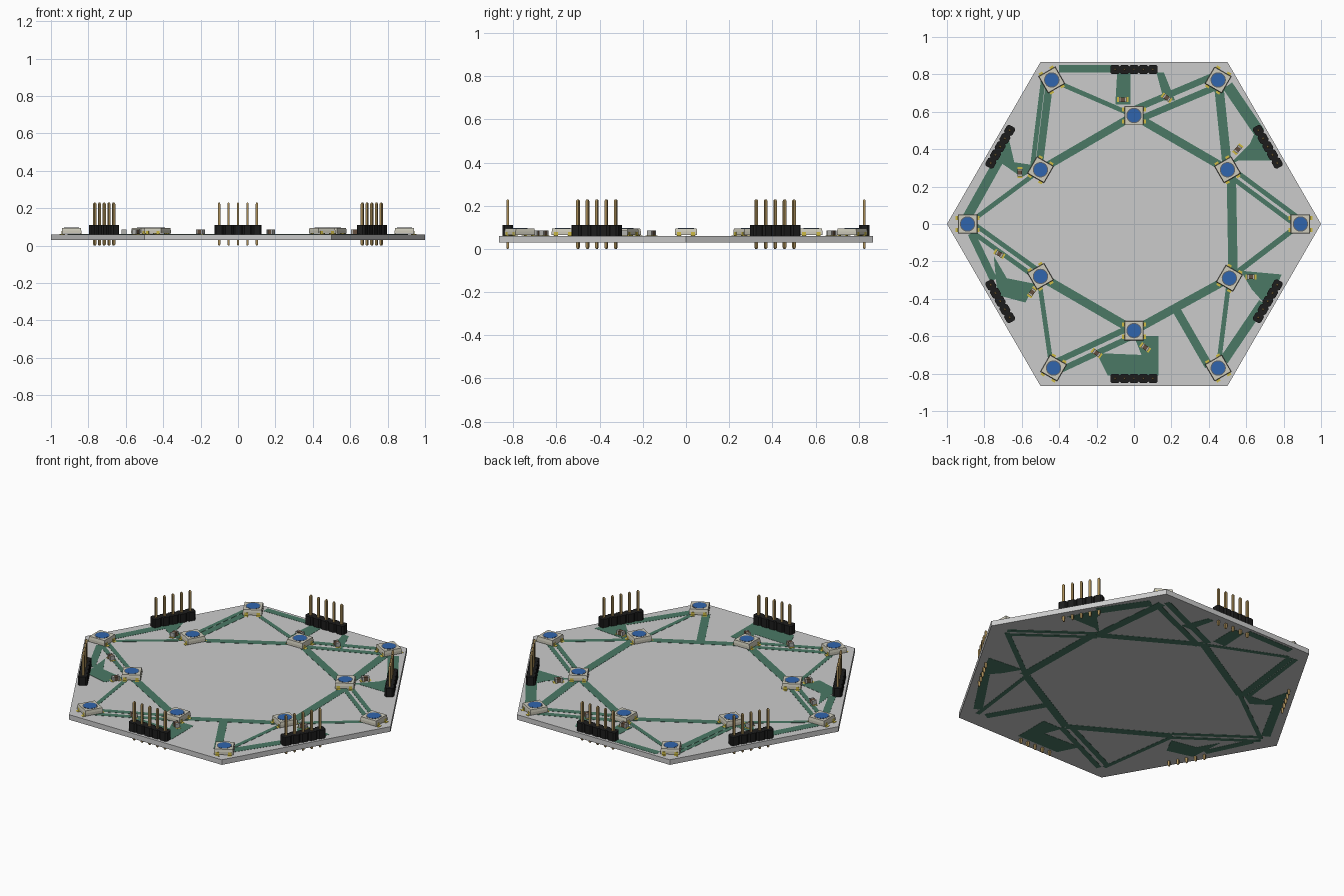
import bpy, bmesh
from math import sin, cos, pi, radians, atan2
from mathutils import Matrix, Vector

if "Cube" in bpy.data.objects:
    bpy.data.objects.remove(bpy.data.objects["Cube"])


def mat(name, r, g, b):
    m = bpy.data.materials.new(name)
    m.diffuse_color = (r, g, b, 1)
    m.use_nodes = True
    m.node_tree.nodes["Principled BSDF"].inputs["Base Color"].default_value = m.diffuse_color
    return m


GREEN = mat("trace_green", .07, .19, .13)
BLACK = mat("plastic_black", .012, .012, .012)
GOLD = mat("pin_gold", .40, .27, .10)
PAD = mat("pad_yellow", .62, .50, .06)
CREAM = mat("led_cream", .62, .60, .50)
BLUE = mat("lens_blue", .03, .13, .42)
RING = mat("lens_ring", .12, .13, .15)
BROWN = mat("chip_brown", .13, .08, .05)
SILVER = mat("chip_silver", .45, .45, .43)


def prism(bm, pts, z0, z1, M=Matrix(), taper=1.0):
    """Extrude a 2D outline from z0 to z1, optionally narrowing the top."""
    lo = [bm.verts.new(M @ Vector((x, y, z0))) for x, y in pts]
    hi = [bm.verts.new(M @ Vector((x * taper, y * taper, z1))) for x, y in pts]
    bm.faces.new(lo[::-1])
    bm.faces.new(hi)
    n = len(pts)
    for i in range(n):
        j = (i + 1) % n
        bm.faces.new((lo[i], lo[j], hi[j], hi[i]))


def rect(cx, cy, w, d):
    return [(cx - w/2, cy - d/2), (cx + w/2, cy - d/2), (cx + w/2, cy + d/2), (cx - w/2, cy + d/2)]


def octo(cx, w, d, c):
    return [(cx - w/2 + c, -d/2), (cx + w/2 - c, -d/2), (cx + w/2, -d/2 + c), (cx + w/2, d/2 - c),
            (cx + w/2 - c, d/2), (cx - w/2 + c, d/2), (cx - w/2, d/2 - c), (cx - w/2, -d/2 + c)]


def disc(r, n=28):
    return [(r * cos(2*pi*i/n), r * sin(2*pi*i/n)) for i in range(n)]


def finish(bm, name, m=None):
    bmesh.ops.recalc_face_normals(bm, faces=bm.faces)
    me = bpy.data.meshes.new(name)
    bm.to_mesh(me)
    bm.free()
    ob = bpy.data.objects.new(name, me)
    bpy.context.collection.objects.link(ob)
    if m:
        me.materials.append(m)
    return ob


def place(x, y, deg):
    return Matrix.Translation((x, y, 0)) @ Matrix.Rotation(radians(deg), 4, 'Z')


B0, B1 = .03, .06     # board bottom and top

# Hexagonal board
bm = bmesh.new()
prism(bm, [(cos(i*pi/3), sin(i*pi/3)) for i in range(6)], B0, B1)
finish(bm, "board")

# LED positions, counter-clockwise in 30 degree steps
LED = [(.89, 0), (.5, .29), (.45, .77), (0, .58), (-.44, .77), (-.5, .29),
       (-.89, 0), (-.5, -.28), (-.43, -.77), (0, -.57), (.45, -.77), (.51, -.29)]

# Traces between LEDs: start, end, width, sideways offset
LINKS = [(3, 4, .025, 0), (3, 5, .042, 0), (4, 5, .04, -.01), (4, 5, .025, -.045),
         (2, 3, .035, .03), (2, 3, .035, -.03), (3, 1, .045, 0), (1, 2, .05, 0),
         (1, 11, .05, .02), (0, 1, .025, .02), (0, 1, .025, -.02), (0, 11, .03, 0),
         (5, 6, .025, 0), (6, 7, .025, .02), (6, 7, .025, -.02), (7, 8, .025, -.01),
         (7, 9, .048, 0), (8, 9, .032, .025), (8, 9, .032, -.025), (9, 11, .045, 0),
         (10, 11, .025, 0)]
# Loose traces along the rim
RIM = [((.21, -.43), (.4, -.76), .045), ((-.4, .83), (-.1, .83), .04),
       ((.48, -.73), (.69, -.42), .05), ((.5, .74), (.67, .49), .06),
       ((-.89, .04), (-.7, .38), .05), ((-.87, -.05), (-.75, -.3), .04)]
# Copper areas beside the headers
AREAS = [[(-.09, .81), (-.02, .81), (-.02, .64), (-.1, .64)],
         [(.12, .81), (.16, .81), (.22, .66), (.16, .66)],
         [(-.14, -.81), (.13, -.81), (.13, -.6), (0, -.6), (.04, -.7), (-.2, -.69)],
         [(.66, .52), (.75, .34), (.56, .34), (.5, .31), (.62, .43)],
         [(-.68, .5), (-.64, .33), (-.5, .31), (-.6, .25), (-.73, .34)],
         [(.57, -.25), (.79, -.27), (.71, -.44), (.63, -.35)],
         [(-.75, -.17), (-.68, -.29), (-.53, -.32), (-.58, -.42), (-.73, -.38)]]


def strip(bm, a, b, w, off, z0, z1):
    a, b = Vector(a), Vector(b)
    d = b - a
    M = place(*((a + b) / 2), math_deg(d))
    prism(bm, rect(0, off, d.length, w), z0, z1, M)


def math_deg(d):
    return atan2(d.y, d.x) * 180 / pi


for name, z0, z1 in (("top_traces", B1 - .0005, B1 + .001), ("bottom_traces", B0 - .001, B0 + .0005)):
    bm = bmesh.new()
    for i, j, w, off in LINKS:
        strip(bm, LED[i], LED[j], w, off, z0, z1)
    for a, b, w in RIM:
        strip(bm, a, b, w, 0, z0, z1)
    for poly in AREAS:
        prism(bm, poly, z0, z1)
    finish(bm, name, GREEN)

# Square LEDs: pads, body, lens ring and blue lens
pads, bodies, rings, lenses = (bmesh.new() for _ in range(4))
for k, (x, y) in enumerate(LED):
    M = place(x, y, 30 * k if k % 2 == 0 else 30 * (k - 3))
    for sx in (-1, 1):
        for sy in (-1, 1):
            prism(pads, rect(sx * .05, sy * .033, .03, .022), B1, B1 + .002, M)
            prism(pads, rect(sx * .05, sy * .033, .006, .018), B1, B1 + .018, M)
    prism(bodies, rect(0, 0, .104, .104), B1 + .004, B1 + .02, M)
    prism(bodies, rect(0, 0, .104, .104), B1 + .02, .095, M, .95)
    prism(rings, disc(.041), .094, .0955, M)
    prism(lenses, disc(.036), .095, .0962, M)
finish(pads, "led_pads", PAD)
finish(bodies, "led_bodies", CREAM)
finish(rings, "led_lens_rings", RING)
finish(lenses, "led_lenses", BLUE)

# Five-pin headers on every edge
blocks, pins = bmesh.new(), bmesh.new()
for k in range(6):
    M = Matrix.Rotation(k * pi / 3, 4, 'Z') @ Matrix.Translation((0, .826, 0))
    for i in range(-2, 3):
        x = i * .0505
        prism(blocks, octo(x, .0505, .05, .009), B1, .111, M)
        P = M @ Matrix.Translation((x, 0, 0))
        s = rect(0, 0, .0126, .0126)
        prism(pins, s, .111, .223, P)
        prism(pins, s, .223, .23, P, .5)
        prism(pins, s, .007, B0, P)
        prism(pins, rect(0, 0, .0063, .0063), 0, .007, P, 2)
finish(blocks, "header_blocks", BLACK)
finish(pins, "header_pins", GOLD)

# Small chip parts: x, y, rotation
CHIPS = [(-.06, .665, 0), (.175, .675, -35), (.555, .40, 50), (.625, -.283, 0), (.06, -.66, -35),
         (-.2, -.69, -35), (-.545, -.365, 55), (-.72, -.16, -30), (-.61, .275, 90)]
cpads, ends, cores = (bmesh.new() for _ in range(3))
for x, y, r in CHIPS:
    M = place(x, y, r)
    for s in (-1, 1):
        prism(cpads, rect(s * .02, 0, .02, .028), B1, B1 + .002, M)
        prism(ends, rect(s * .0155, 0, .009, .026), B1 + .001, .086, M)
    prism(cores, rect(0, 0, .022, .024), B1 + .002, .085, M)
finish(cpads, "chip_pads", PAD)
finish(ends, "chip_ends", SILVER)
finish(cores, "chip_cores", BROWN)
